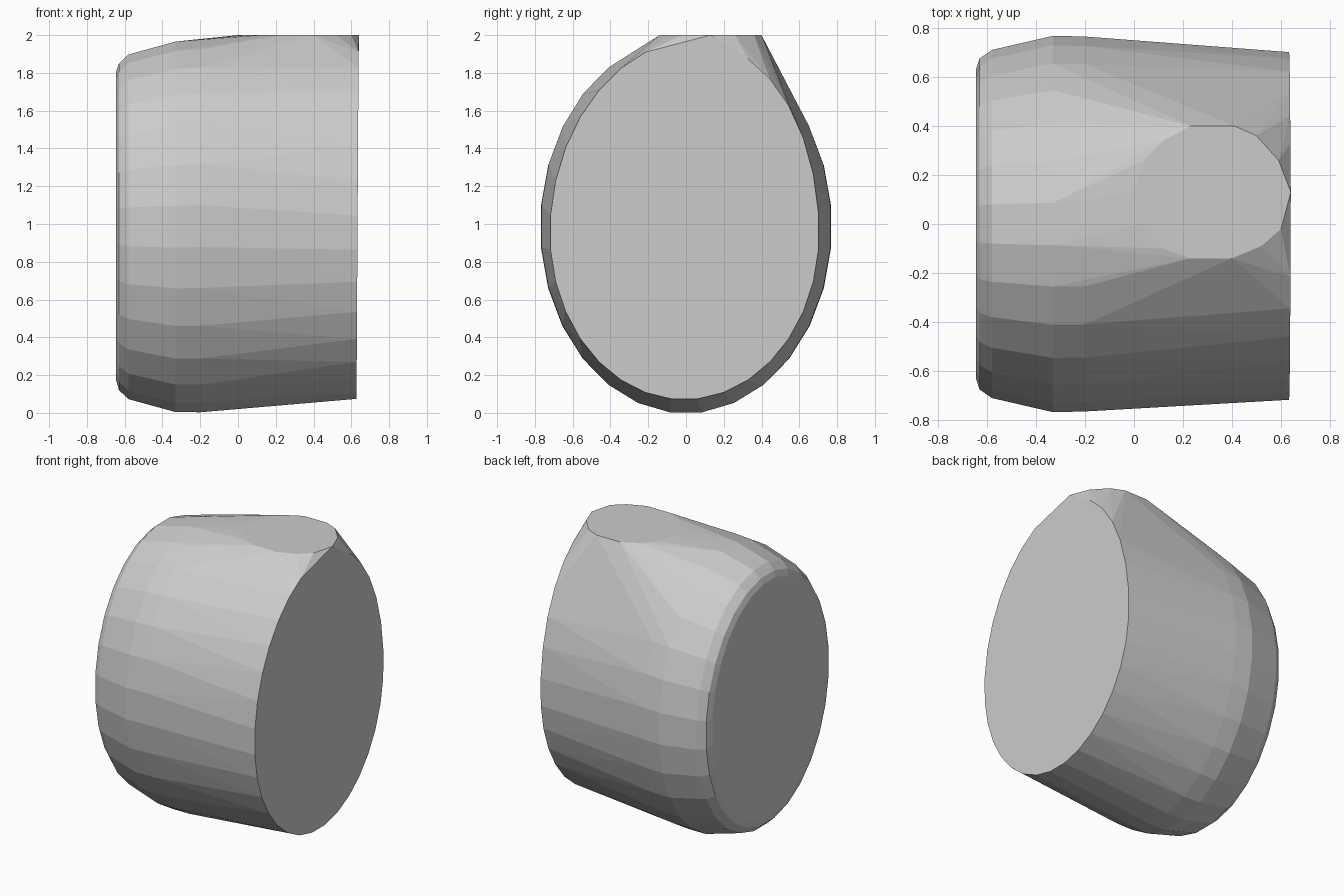
import bpy, bmesh
from math import sin, cos, tau, radians

if "Cube" in bpy.data.objects:
    bpy.data.objects.remove(bpy.data.objects["Cube"])

SEGS = 28


def angles(n=SEGS):
    return [tau * (i + 0.5) / n for i in range(n)]


bm = bmesh.new()

# Rounded end and widest girth: oval rings along x as (x, centre z, half width, half height)
rings = [(-0.645, 0.99, 0.635, 0.825),
         (-0.63, 0.985, 0.68, 0.87),
         (-0.58, 0.985, 0.715, 0.918),
         (-0.33, 0.985, 0.773, 0.987),
         (-0.20, 0.989, 0.77, 0.992)]
for x, cz, ry, rz in rings:
    for a in angles():
        bm.verts.new((x, ry * cos(a), cz + rz * sin(a)))

# Flat end: slightly leaning egg outline, taller towards the lip
for a in angles(32):
    s, c = sin(a), cos(a)
    z = 0.95 + s * ((1.02 + 0.06 * c) if s > 0 else 0.88)
    if z < 1.93:
        bm.verts.new((0.627 + 0.006 * z, -0.008 + 0.713 * c, z))

# Raised flat lip on top, shifted off centre
lip = [(0.23, 0.40), (0.41, 0.40), (0.50, 0.36), (0.59, 0.26), (0.64, 0.13),
       (0.60, -0.02), (0.52, -0.09), (0.40, -0.14), (0.23, -0.14),
       (0.12, -0.10), (0.03, 0.0), (0.0, 0.13), (0.04, 0.26), (0.12, 0.34)]
for x, y in lip:
    bm.verts.new((x, y, 2.0))

# Wrap everything in one convex faceted skin
hull = bmesh.ops.convex_hull(bm, input=bm.verts[:])
bmesh.ops.delete(bm, geom=[v for v in bm.verts if not v.link_faces], context='VERTS')
bmesh.ops.dissolve_limit(bm, angle_limit=radians(0.8), verts=bm.verts[:], edges=bm.edges[:])
bmesh.ops.recalc_face_normals(bm, faces=bm.faces[:])

mesh = bpy.data.meshes.new("barrel_body")
bm.to_mesh(mesh)
bm.free()
body = bpy.data.objects.new("barrel_body", mesh)
bpy.context.collection.objects.link(body)
